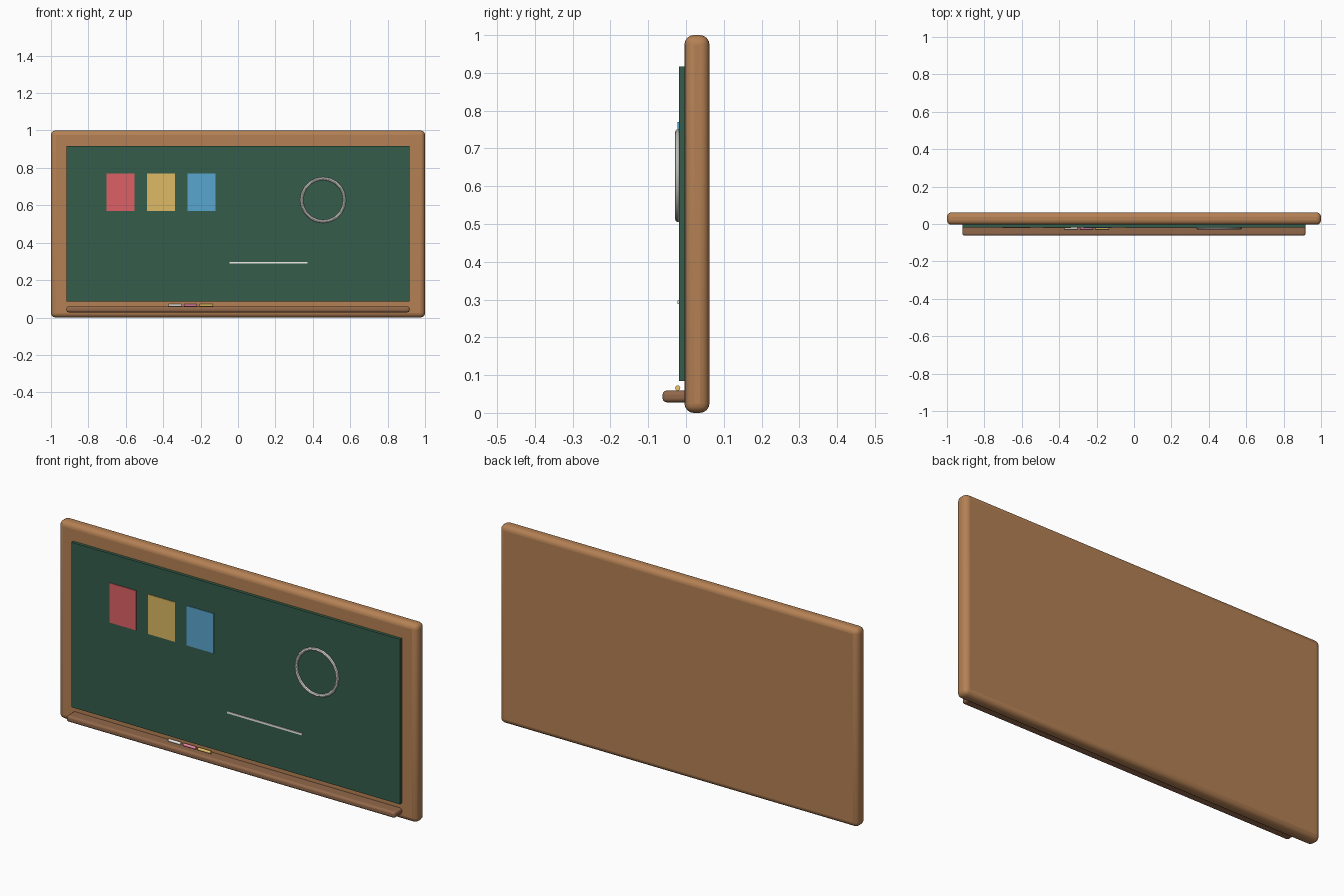
import bpy, math

if "Cube" in bpy.data.objects:
    bpy.data.objects.remove(bpy.data.objects["Cube"])


def material(name, rgb):
    m = bpy.data.materials.new(name)
    m.diffuse_color = (*rgb, 1)
    m.use_nodes = True
    m.node_tree.nodes["Principled BSDF"].inputs["Base Color"].default_value = m.diffuse_color
    return m


WOOD = material("wood", (0.46, 0.22, 0.09))
TRAY = material("tray_wood", (0.29, 0.14, 0.07))
GREEN = material("board_green", (0.035, 0.11, 0.07))
WHITE = material("chalk_white", (0.88, 0.85, 0.80))
PINK = material("chalk_pink", (0.85, 0.25, 0.40))
YELLOW = material("chalk_yellow", (0.85, 0.58, 0.15))
RED_NOTE = material("note_red", (0.72, 0.12, 0.13))
YELLOW_NOTE = material("note_yellow", (0.72, 0.49, 0.13))
BLUE_NOTE = material("note_blue", (0.10, 0.38, 0.62))


def finish(name, mat, smooth=True):
    o = bpy.context.object
    o.name = name
    o.data.materials.append(mat)
    if smooth:
        bpy.ops.object.shade_smooth_by_angle(angle=math.radians(40))
    return o


def box(name, x, y, z, mat, bevel=0):
    """Box from (min, max) ranges, with an optional rounded edge."""
    bpy.ops.mesh.primitive_cube_add(
        size=1, location=[(a + b) / 2 for a, b in (x, y, z)])
    o = bpy.context.object
    o.scale = [b - a for a, b in (x, y, z)]
    bpy.ops.object.transform_apply(location=False, rotation=False, scale=True)
    if bevel:
        b = o.modifiers.new("rounded", 'BEVEL')
        b.width = bevel
        b.segments = 4
    return finish(name, mat, bool(bevel))


# Wooden backing frame, writing surface and ledge
box("frame", (-1, 1), (-0.004, 0.062), (0, 1), WOOD, 0.025)
box("writing_surface", (-0.917, 0.917), (-0.019, 0.005), (0.085, 0.917), GREEN)
box("chalk_tray", (-0.917, 0.917), (-0.062, 0.01), (0.028, 0.059), TRAY, 0.011)

# Paper notes
for name, x, mat in (("red_note", -0.628, RED_NOTE),
                     ("yellow_note", -0.412, YELLOW_NOTE),
                     ("blue_note", -0.196, BLUE_NOTE)):
    box(name, (x - 0.075, x + 0.075), (-0.022, -0.017), (0.57, 0.77), mat)

# Chalk drawing: circle and line
bpy.ops.mesh.primitive_torus_add(
    location=(0.455, -0.021, 0.628), rotation=(math.pi / 2, 0, 0),
    major_radius=0.115, minor_radius=0.008, major_segments=20, minor_segments=8)
finish("drawn_circle", WHITE)
box("drawn_line", (-0.045, 0.372), (-0.022, -0.017), (0.288, 0.298), WHITE)

# Chalk sticks on the tray
for name, x, mat in (("white_chalk", -0.336, WHITE),
                     ("pink_chalk", -0.253, PINK),
                     ("yellow_chalk", -0.170, YELLOW)):
    bpy.ops.mesh.primitive_cylinder_add(
        vertices=10, radius=0.007, depth=0.07,
        location=(x, -0.022, 0.066), rotation=(0, math.pi / 2, 0))
    finish(name, mat)
